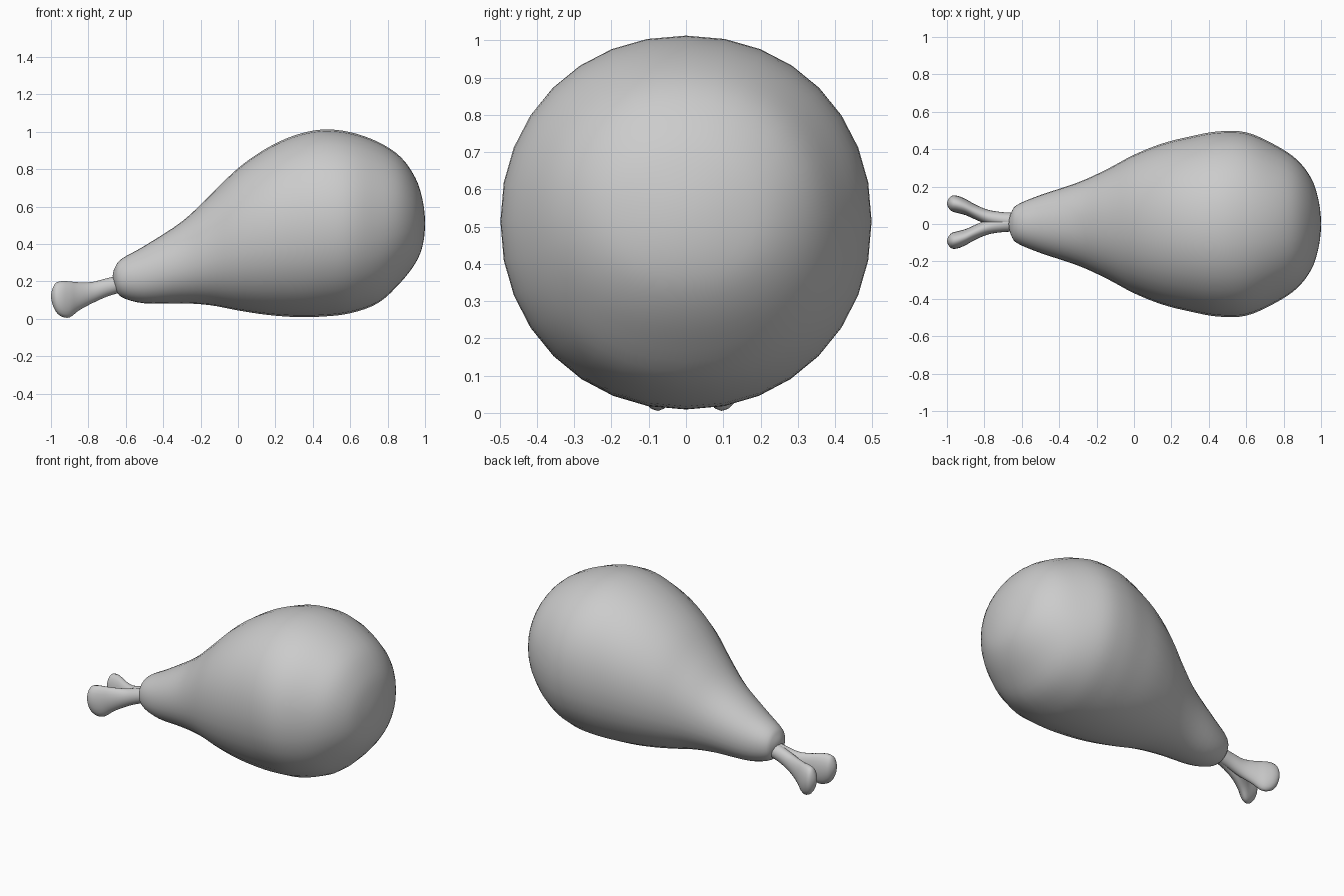
import bpy
import bmesh
from math import cos, sin, tau, copysign

if "Cube" in bpy.data.objects:
    bpy.data.objects.remove(bpy.data.objects["Cube"], do_unlink=True)

grey = bpy.data.materials.new("plain grey")
grey.use_nodes = True
grey.diffuse_color = (0.6, 0.6, 0.6, 1)
grey.node_tree.nodes["Principled BSDF"].inputs["Base Color"].default_value = grey.diffuse_color


def blend(a, b, c, d, t):
    """Smooth curve from b to c."""
    return tuple(0.5 * (2 * q + (r - p) * t + (2 * p - 5 * q + 4 * r - s) * t ** 2
                        + (3 * q - p - 3 * r + s) * t ** 3)
                 for p, q, r, s in zip(a, b, c, d))


def mirrored(s):
    """Station past a pole, so that the end closes roundly."""
    return (s[0], s[1], s[2], -s[3], -s[4])


def loft(name, stations, sides, steps, power=2.0):
    """Skin of oval rings along x; a station is x, y, z, y radius, z radius."""
    path = [mirrored(stations[1])] + stations + [mirrored(stations[-2])]
    rings = [blend(*path[i:i + 4], k / steps)
             for i in range(len(stations) - 1) for k in range(steps)][1:]
    bm = bmesh.new()
    loops = []
    for x, y, z, ry, rz in rings:
        loop = []
        for k in range(sides):
            c, s = cos(tau * k / sides), sin(tau * k / sides)
            c = copysign(abs(c) ** (2 / power), c)
            s = copysign(abs(s) ** (2 / power), s)
            loop.append(bm.verts.new((x, y + ry * c, z + rz * s)))
        loops.append(loop)
    for a, b in zip(loops, loops[1:]):
        for k in range(sides):
            n = (k + 1) % sides
            bm.faces.new((a[k], a[n], b[n], b[k]))
    for loop, end in ((loops[0], stations[0]), (loops[-1], stations[-1])):
        pole = bm.verts.new(end[:3])
        for k in range(sides):
            bm.faces.new((loop[k], loop[(k + 1) % sides], pole))
    bmesh.ops.recalc_face_normals(bm, faces=bm.faces)
    for face in bm.faces:
        face.smooth = True
    mesh = bpy.data.meshes.new(name)
    bm.to_mesh(mesh)
    bm.free()
    mesh.materials.append(grey)
    obj = bpy.data.objects.new(name, mesh)
    bpy.context.collection.objects.link(obj)


# Meat: x, top, bottom, half width
outline = [
    (-0.67, 0.23, 0.23, 0), (-0.655, 0.28, 0.165, 0.065), (-0.62, 0.322, 0.115, 0.105),
    (-0.5, 0.39, 0.083, 0.155), (-0.3, 0.52, 0.083, 0.222), (-0.15, 0.66, 0.073, 0.29),
    (0, 0.805, 0.045, 0.37), (0.15, 0.91, 0.022, 0.43), (0.3, 0.98, 0.01, 0.468),
    (0.45, 1.012, 0.012, 0.495), (0.6, 0.998, 0.03, 0.49), (0.75, 0.945, 0.085, 0.425),
    (0.87, 0.865, 0.195, 0.345), (0.95, 0.75, 0.3, 0.24), (0.988, 0.63, 0.395, 0.12),
    (1, 0.51, 0.51, 0)]
loft("meat", [(x, 0, (t + b) / 2, w, (t - b) / 2) for x, t, b, w in outline], 32, 4, 2.1)

# Bone: two prongs that share a shaft; x, spread, z, y radius, z radius
prong = [
    (-0.56, 0, 0.2, 0, 0), (-0.6, 0, 0.195, 0.045, 0.042), (-0.7, 0.012, 0.168, 0.041, 0.049),
    (-0.78, 0.026, 0.14, 0.04, 0.057), (-0.85, 0.055, 0.12, 0.04, 0.075),
    (-0.9, 0.08, 0.104, 0.043, 0.096), (-0.945, 0.095, 0.107, 0.046, 0.094),
    (-0.98, 0.1, 0.117, 0.038, 0.068), (-1, 0.1, 0.122, 0, 0)]
for name, side in (("bone_back_prong", 1), ("bone_front_prong", -1)):
    loft(name, [(x, 0.01 + side * c, z, ry, rz) for x, c, z, ry, rz in prong], 20, 4)
